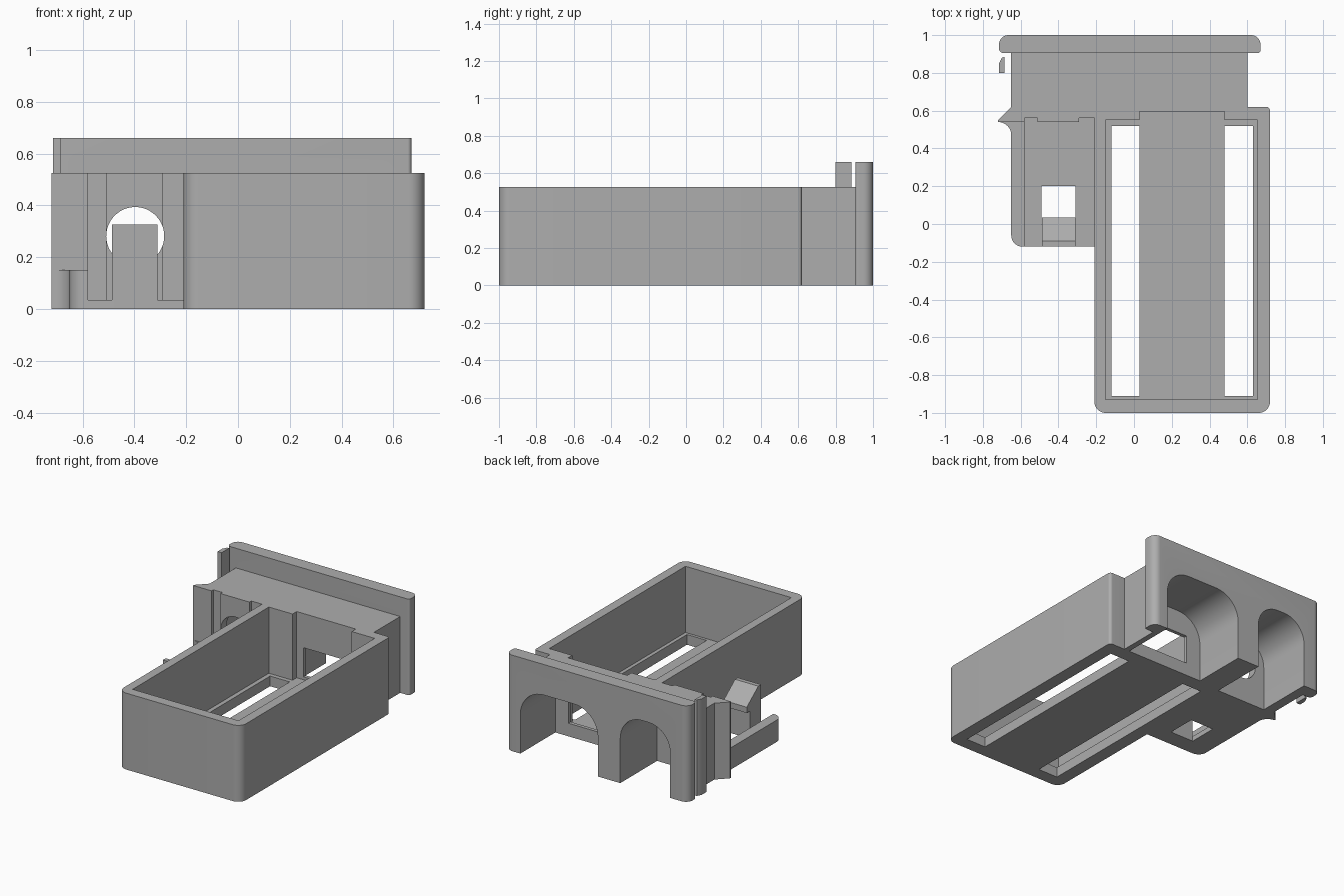
import bpy, bmesh, math
from mathutils import Vector

if "Cube" in bpy.data.objects:
    bpy.data.objects.remove(bpy.data.objects["Cube"])

mat = bpy.data.materials.new("light_gray")
mat.diffuse_color = (0.42, 0.42, 0.42, 1)
mat.use_nodes = True
mat.node_tree.nodes["Principled BSDF"].inputs["Base Color"].default_value = mat.diffuse_color


def rounded(points, steps=10):
    """2D outline; points given as (a, b, radius) get a filleted corner."""
    out, n = [], len(points)
    for i, p in enumerate(points):
        c = Vector(p[:2])
        if len(p) < 3:
            out.append(c)
            continue
        d0 = (Vector(points[i - 1][:2]) - c).normalized()
        d1 = (Vector(points[(i + 1) % n][:2]) - c).normalized()
        half = d0.angle(d1) / 2
        t = p[2] / math.tan(half)
        centre = c + (d0 + d1).normalized() * (p[2] / math.sin(half))
        v0, v1 = c + d0 * t - centre, c + d1 * t - centre
        sweep = v0.angle(v1)
        for k in range(steps + 1):
            f = k / steps
            v = (v0 * math.sin((1 - f) * sweep) + v1 * math.sin(f * sweep)) / math.sin(sweep)
            out.append(centre + v)
    return out


def prism(name, points, lo, hi, axis="z"):
    """Extrude an outline: xy along z, xz along y, or yz along x."""
    place = {"z": lambda a, b, h: (a, b, h),
             "y": lambda a, b, h: (a, h, b),
             "x": lambda a, b, h: (h, a, b)}[axis]
    pts = rounded(points)
    bm = bmesh.new()
    low = [bm.verts.new(place(p.x, p.y, lo)) for p in pts]
    high = [bm.verts.new(place(p.x, p.y, hi)) for p in pts]
    bm.faces.new(low)
    bm.faces.new(high)
    for i in range(len(pts)):
        j = (i + 1) % len(pts)
        bm.faces.new((low[i], low[j], high[j], high[i]))
    bmesh.ops.recalc_face_normals(bm, faces=bm.faces)
    me = bpy.data.meshes.new(name)
    bm.to_mesh(me)
    bm.free()
    me.materials.append(mat)
    ob = bpy.data.objects.new(name, me)
    bpy.context.collection.objects.link(ob)
    return ob


def rect(x0, x1, y0, y1):
    return [(x0, y0), (x1, y0), (x1, y1), (x0, y1)]


def activate(ob):
    bpy.ops.object.select_all(action="DESELECT")
    ob.select_set(True)
    bpy.context.view_layer.objects.active = ob


def cut(ob, cutters):
    activate(ob)
    for c in cutters:
        m = ob.modifiers.new("cut", "BOOLEAN")
        m.operation, m.solver, m.object = "DIFFERENCE", "EXACT", c
        bpy.ops.object.modifier_apply(modifier=m.name)


# Main body: long box, rear block and side wedge in one outline
body = prism("body", [
    (-.21, -1, .06), (.72, -1, .06), (.72, .62, .02), (.6, .62), (.6, .905),
    (-.65, .905), (-.65, .62), (-.72, .55), (-.72, .54), (-.58, .54),
    (-.58, .56), (-.51, .56), (-.51, .54), (-.29, .54), (-.29, .56), (-.21, .56)],
    0, .525)

# Rear flange, taller than the body
flange = prism("rear_flange", [
    (-.715, .905, .025), (.67, .905, .015), (.67, 1, .05), (-.715, 1, .05)], 0, .66)

# Arched tunnels, open at the bottom and back
tunnels = []
for x0, x1, top, r, end in ((-.03, .56, .45, .18, .62), (-.58, -.2, .475, .165, .6)):
    tunnels.append(prism("tunnel_cutter",
                         [(x0, -.1), (x1, -.1), (x1, top, r), (x0, top, r)], end, 1.1, "y"))

# Cavity, rear notch, floor slots, window and round hole
circle = [(-.397 + .112 * math.cos(a * math.pi / 24), .282 + .112 * math.sin(a * math.pi / 24))
          for a in range(48)]
pockets = [
    prism("cavity_cutter", rect(-.15, .655, -.93, .55), .07, .7),
    prism("notch_cutter", rect(.03, .48, .5, .595), .07, .7),
    prism("slot_cutter", rect(-.12, .03, -.91, .52), -.1, .2),
    prism("slot_cutter", rect(.48, .63, -.91, .52), -.1, .2),
    prism("window_cutter", rect(.08, .46, .09, .29), .58, .7, "y"),
    prism("round_hole_cutter", circle, .5, .7, "y")]
cut(body, tunnels + pockets)
cut(flange, tunnels)

# Side tray with a hole in its floor
tray = prism("side_tray", [
    (-.65, -.12, .06), (-.21, -.12), (-.21, .56), (-.29, .56), (-.29, .54),
    (-.51, .54), (-.51, .56), (-.58, .56), (-.58, .54), (-.65, .54)], 0, .035)
tray_hole = prism("tray_hole_cutter", rect(-.49, -.31, 0, .2), -.1, .1)
cut(tray, [tray_hole])

# Low outer rim of the tray, flaring into the wedge
rim = prism("tray_rim", [
    (-.65, -.12, .06), (-.58, -.12), (-.58, .54), (-.72, .54), (-.65, .54, .069)], 0, .15)

# Hooked latch standing on the tray
latch = prism("latch", [
    (-.12, 0), (0, 0), (0, .19), (.035, .19), (.035, .23), (-.09, .327), (-.12, .327)],
    -.487, -.31, "x")

# Small detached bar beside the flange
bar = prism("side_bar", [
    (-.685, .8), (-.685, .885), (-.7, .88), (-.715, .85), (-.715, .8)], 0, .66)

for c in tunnels + pockets + [tray_hole]:
    bpy.data.objects.remove(c, do_unlink=True)

for ob in (body, flange, tray, rim, latch, bar):
    activate(ob)
    bpy.ops.object.shade_smooth_by_angle(angle=math.radians(30))
